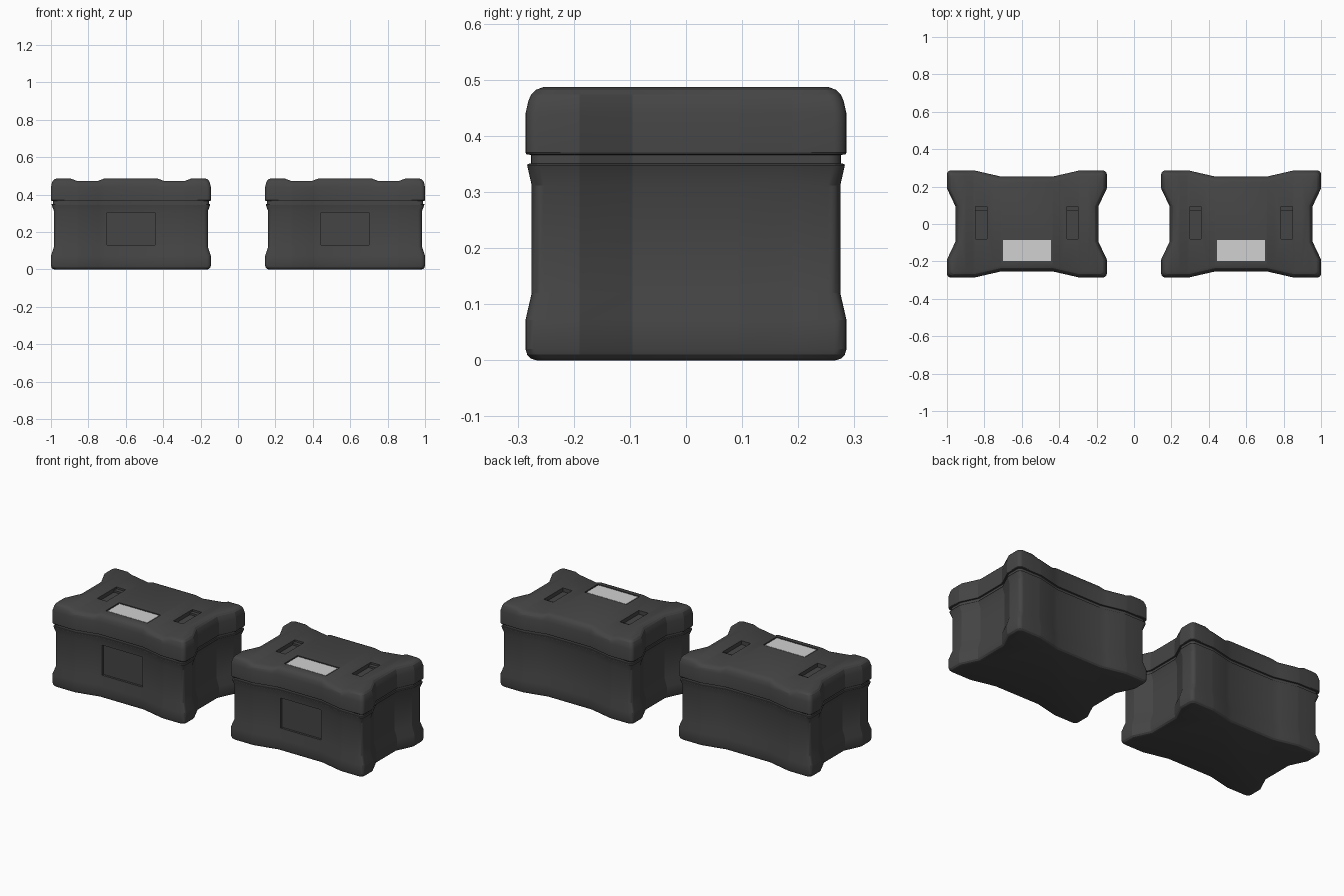
import bpy, bmesh, math

if "Cube" in bpy.data.objects:
    bpy.data.objects.remove(bpy.data.objects["Cube"])

HX, HY, CX = 0.4275, 0.286, 0.5725


def material(name, v):
    m = bpy.data.materials.new(name)
    m.diffuse_color = (v, v, v, 1)
    m.use_nodes = True
    m.node_tree.nodes["Principled BSDF"].inputs["Base Color"].default_value = m.diffuse_color
    return m


CASE = material("charcoal plastic", 0.06)
LABEL = material("pale grey label", 0.64)


def ramp(t, a, b):
    return max(0.0, min(1.0, (t - a) / (b - a)))


def dip(x):
    """Shallow channels running front to back across the lid."""
    return 0.013 * ramp(abs(x), 0.14, 0.175) * (1 - ramp(abs(x), 0.29, 0.325))


def outline(ix, iy, r=0.022, n=5):
    """Waisted plan outline, anticlockwise from the middle of the right side."""
    hx, hy = HX - ix, HY - iy
    q = [(hx - 0.045, 0.095), (hx, 0.19)]
    for k in range(n + 1):
        a = math.pi / 2 * k / n
        q.append((hx - r + r * math.cos(a), hy - r + r * math.sin(a)))
    for x in (0.325, 0.29, 0.28, 0.175, 0.14):
        q.append((x, hy - 0.032 * (1 - ramp(x, 0.14, 0.28))))
    left = [(-x, y) for x, y in reversed(q)]
    half = q + left
    return half + [(-x, -y) for x, y in half]


def loft(name, profile, dipped=False):
    """Profile rows are z, x inset, y inset, channel strength."""
    bm = bmesh.new()
    rings = []
    for z, ix, iy, w in profile:
        rings.append([bm.verts.new((x, y, z - w * dip(x))) for x, y in outline(ix, iy)])
    n = len(rings[0])
    for a, b in zip(rings, rings[1:]):
        for i in range(n):
            j = (i + 1) % n
            bm.faces.new((a[i], a[j], b[j], b[i]))
    bm.faces.new(list(reversed(rings[0])))
    top = rings[-1]
    if dipped:
        # top cap in strips, so the channels stay crisp
        h = n // 2
        first, last = 8, h - 9
        mirror = lambda i: n - 1 - i
        for i in range(first, last):
            bm.faces.new((top[i], top[i + 1], top[mirror(i + 1)], top[mirror(i)]))
        bm.faces.new([top[mirror(i)] for i in range(first, -1, -1)] + top[:first + 1])
        bm.faces.new(top[last:mirror(last) + 1])
    else:
        bm.faces.new(top)
    bmesh.ops.recalc_face_normals(bm, faces=bm.faces)
    me = bpy.data.meshes.new(name)
    bm.to_mesh(me)
    bm.free()
    me.materials.append(CASE)
    ob = bpy.data.objects.new(name, me)
    bpy.context.collection.objects.link(ob)
    return ob


def box(name, lo, hi, mat):
    bpy.ops.mesh.primitive_cube_add(size=1, location=[(a + b) / 2 for a, b in zip(lo, hi)])
    ob = bpy.context.object
    ob.name = name
    ob.scale = [b - a for a, b in zip(lo, hi)]
    bpy.ops.object.transform_apply(location=True, rotation=False, scale=True)
    ob.data.materials.append(mat)
    return ob


def activate(ob):
    bpy.ops.object.select_all(action='DESELECT')
    ob.select_set(True)
    bpy.context.view_layer.objects.active = ob


def cut(ob, lo, hi):
    c = box("cutter", lo, hi, CASE)
    c.hide_render = True
    m = ob.modifiers.new("cut", 'BOOLEAN')
    m.operation, m.solver, m.object = 'DIFFERENCE', 'EXACT', c
    activate(ob)
    bpy.ops.object.modifier_apply(modifier=m.name)
    bpy.data.objects.remove(c)


# lower shell: rounded foot, drawn-in waist, flared rim, seam groove
body = loft("case_body", [
    (0, .020, .020, 0), (.003, .010, .010, 0), (.010, .003, .003, 0), (.020, 0, 0, 0),
    (.072, 0, 0, 0), (.120, .016, .011, 0), (.312, .016, .011, 0),
    (.347, .003, .003, 0), (.350, .004, .004, 0), (.351, .010, .010, 0), (.360, .010, .010, 0)])

# lid with rounded shoulders
lid = loft("case_lid", [
    (.358, .010, .010, 0), (.366, .010, .010, 0), (.367, .002, .002, 0), (.370, 0, 0, 0),
    (.440, 0, 0, 0), (.462, .005, .005, .5), (.474, .010, .010, 1),
    (.482, .018, .018, 1), (.487, .032, .032, 1)], dipped=True)

# recessed front panel
cut(body, (-.129, -.40, .130), (.129, -.231, .304))

# stepped slots in the lid channels
for s in (-1, 1):
    x = s * .244
    cut(lid, (x - .030, -.080, .452), (x + .030, .072, .60))
    cut(lid, (x - .030, .060, .463), (x + .030, .094, .60))

# label pocket and label plate
cut(lid, (-.134, -.203, .479), (.134, -.080, .60))
label = box("lid_label", (-.128, -.197, .478), (.128, -.086, .485), LABEL)

for ob in (body, lid):
    activate(ob)
    bpy.ops.object.shade_smooth_by_angle(angle=math.radians(21))

# two identical cases side by side
for ob in (body, lid, label):
    twin = ob.copy()
    bpy.context.collection.objects.link(twin)
    base = ob.name
    ob.name, twin.name = "left_" + base, "right_" + base
    ob.location.x, twin.location.x = -CX, CX
